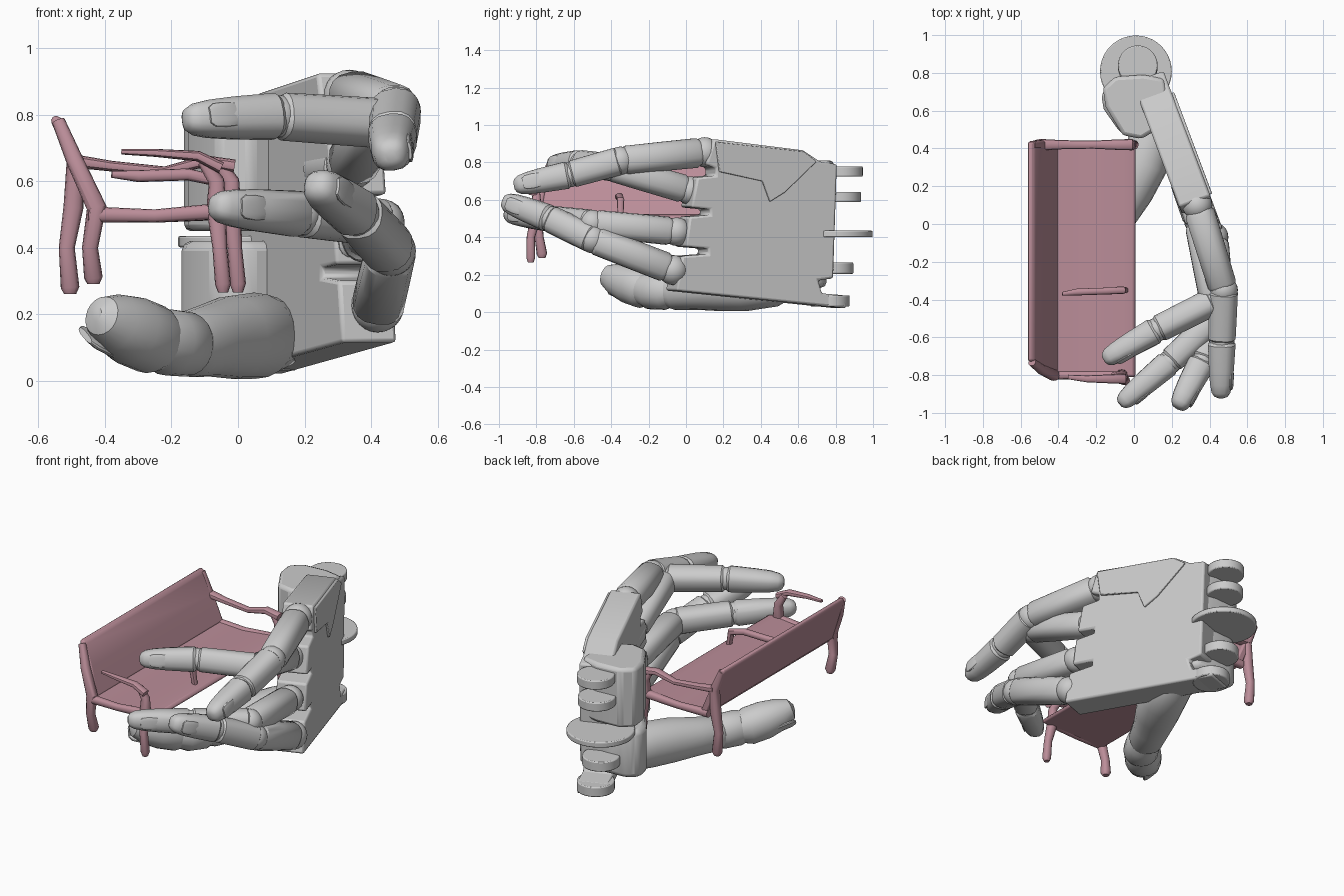
import bpy, bmesh, math
from mathutils import Vector as V

if "Cube" in bpy.data.objects:
    bpy.data.objects.remove(bpy.data.objects["Cube"])

pink = bpy.data.materials.new("pink")
pink.diffuse_color = (0.50, 0.27, 0.32, 1)
pink.use_nodes = True
pink.node_tree.nodes["Principled BSDF"].inputs["Base Color"].default_value = pink.diffuse_color


def finish(name, bm, mat=None, bevel=0, angle=35):
    bmesh.ops.recalc_face_normals(bm, faces=bm.faces)
    me = bpy.data.meshes.new(name)
    bm.to_mesh(me)
    bm.free()
    ob = bpy.data.objects.new(name, me)
    bpy.context.collection.objects.link(ob)
    if mat:
        me.materials.append(mat)
    if bevel:
        b = ob.modifiers.new("bevel", 'BEVEL')
        b.width, b.segments, b.limit_method = bevel, 2, 'ANGLE'
    bpy.ops.object.select_all(action='DESELECT')
    bpy.context.view_layer.objects.active = ob
    ob.select_set(True)
    bpy.ops.object.shade_smooth_by_angle(angle=math.radians(angle))
    return ob


def loft(name, pts, radii, hint=(0, 0, 1), n=16, squash=1.0, power=0.8, mat=None):
    """Rounded-square rings swept along a path, closed at both ends."""
    bm, rings = bmesh.new(), []
    pts = [V(p) for p in pts]
    for i, (p, r) in enumerate(zip(pts, radii)):
        t = (pts[min(i + 1, len(pts) - 1)] - pts[max(i - 1, 0)]).normalized()
        side = t.cross(V(hint)).normalized()
        up = side.cross(t)
        ring = []
        for k in range(n):
            c, s = math.cos(math.tau * k / n), math.sin(math.tau * k / n)
            c, s = math.copysign(abs(c) ** power, c), math.copysign(abs(s) ** power, s)
            ring.append(bm.verts.new(p + side * c * r + up * s * r * squash))
        rings.append(ring)
    for a, b in zip(rings, rings[1:]):
        for k in range(n):
            bm.faces.new((a[k], a[(k + 1) % n], b[(k + 1) % n], b[k]))
    bm.faces.new(rings[0])
    bm.faces.new(rings[-1])
    return finish(name, bm, mat)


def prism(name, corners, offset, bevel=0.01, mat=None, lean=0.0):
    """Extruded outline; lean slides the starting end along y with height."""
    bm = bmesh.new()
    f = bm.faces.new([bm.verts.new(c) for c in corners])
    start = list(bm.verts)
    r = bmesh.ops.extrude_face_region(bm, geom=[f])
    for v in r['geom']:
        if isinstance(v, bmesh.types.BMVert):
            v.co += V(offset)
    for v in start:
        v.co.y += lean * (v.co.z - .49)
    return finish(name, bm, mat, bevel)


def ball(name, p, r):
    bm = bmesh.new()
    bmesh.ops.create_uvsphere(bm, u_segments=20, v_segments=12, radius=r)
    bmesh.ops.translate(bm, vec=V(p), verts=bm.verts)
    return finish(name, bm)


def disc(name, p, r, h):
    bm = bmesh.new()
    bmesh.ops.create_cone(bm, cap_ends=True, segments=40, radius1=r, radius2=r, depth=h)
    bmesh.ops.translate(bm, vec=V(p), verts=bm.verts)
    return finish(name, bm, None, 0.006)


BONE = [(0, .8), (.06, 1), (.5, 1), (.95, .99), (1, .8)]
TIP = [(0, .8), (.06, 1), (.5, 1), (.75, .95), (.9, .83), (.97, .62), (1, .3)]


def segment(name, a, b, r0, r1, hint, prof=BONE):
    a, b = V(a), V(b)
    loft(name, [a.lerp(b, t) for t, _ in prof],
         [(r0 + (r1 - r0) * t) * s for t, s in prof], hint)


def nail(name, a, b, out, r):
    a, b, out = V(a), V(b), V(out)
    axis = (b - a).normalized()
    out = (out - axis * out.dot(axis)).normalized()
    c = a.lerp(b, .66) + out * r * .86
    loft(name, [c + axis * r * d for d in (-.75, -.6, 0, .6, .85)],
         [r * s for s in (.45, .6, .65, .6, .4)], out, squash=.25)


# Four fingers: knuckle, two joints, fingertip, and thickness
fingers = {
    "index": ([(.335, .10, .855), (.475, -.35, .81), (.465, -.62, .735), (.46, -.92, .675)], .080),
    "middle": ([(.34, .02, .65), (.42, -.41, .775), (.12, -.56, .795), (-.16, -.72, .785)], .076),
    "ring": ([(.385, -.05, .43), (.43, -.50, .475), (.19, -.73, .50), (-.075, -.955, .525)], .076),
    "little": ([(.42, -.07, .225), (.46, -.50, .39), (.36, -.73, .50), (.23, -.975, .595)], .080)}
for f, (p, r) in fingers.items():
    p = [V(q) for q in p]
    out = p[1] - (p[0] + p[3]) / 2
    out = V((1, -.1, .1)) if f == "index" else out
    segment(f + "_proximal", p[0].lerp(p[1], .05), p[1].lerp(p[0], .02), r, r * .97, out)
    segment(f + "_middle", p[1], p[2].lerp(p[1], .01), r * .95, r * .92, out)
    segment(f + "_tip", p[2], p[3], r * .93, r * .74, out, TIP)
    ball(f + "_knuckle", p[0], r)
    ball(f + "_joint_a", p[1], r * .94)
    ball(f + "_joint_b", p[2], r * .84)
    nail(f + "_nail", p[2], p[3], out, r * .8)
    # hinge arm running back into the palm
    segment(f + "_hinge", p[0] + V((-.03, 0, -.01)), p[0] + V((-.10, .20, -.015)), r * .66, r * .66, (0, 0, 1))

# Palm: slanted plate with finger notches and wrist slots, outline in y-z
outline = [(.15, .925), (.63, .865), (.72, .805), (.81, .79), (.79, .18), (.71, .17), (.73, .10),
           (.85, .09), (.86, .02), (-.05, .115), (-.02, .30), (.12, .31), (.12, .34), (.0, .35),
           (.02, .51), (.13, .52), (.13, .55), (.03, .56), (.06, .72), (.16, .73), (.16, .77),
           (.11, .79)]


def back_x(y):
    return .46 - .375 * y


prism("palm", [(back_x(y), y, z) for y, z in outline], (-.165, -.06, 0), 0.012)
strip = [(.16, .91), (.63, .86), (.70, .805), (.53, .64), (.45, .59), (.41, .70), (.18, .75)]
prism("index_back_plate", [(back_x(y) + .014, y, z) for y, z in strip], (-.03, -.01, 0), 0.005)

# Inner palm pad and thumb mount
wrist = [(-.165, .72), (-.15, .62), (-.06, .47), (.04, .45), (.20, .55), (.16, .77), (.05, .79), (-.10, .78)]
prism("wrist_block", [(x, y, .45) for x, y in wrist], (0, 0, .36), 0.02)
prism("thumb_mount", [(x - .01, y * .85 + .08, .13) for x, y in wrist], (0, 0, .29), 0.03)

# Wrist hinge lugs: one wide disc and rounded lugs
disc("wrist_disc", (.01, .808, .418), .19, .034)
for i, (z, h, y) in enumerate([(.752, .055, .84), (.615, .055, .83), (.235, .06, .79), (.06, .06, .77)]):
    disc(f"wrist_lug_{i}", (.02 if i < 3 else .07, y, z), .105, h)

# Thumb: fleshy base, middle and tip
loft("thumb_base", [(.13, .58, .16), (.10, .48, .14), (.05, .32, .135), (-.02, .18, .13), (-.09, .05, .12),
                    (-.14, -.06, .11), (-.17, -.12, .11)],
     [.07, .11, .13, .125, .108, .10, .075], n=20, power=.95)
loft("thumb_middle", [(-.13, -.05, .11), (-.16, -.11, .11), (-.21, -.19, .115), (-.25, -.24, .125)],
     [.07, .098, .10, .08], n=20, power=.95)
loft("thumb_tip", [(-.22, -.18, .115), (-.26, -.23, .125), (-.32, -.30, .15), (-.375, -.37, .175),
                   (-.41, -.42, .195), (-.425, -.435, .20)],
     [.08, .105, .105, .088, .06, .02], n=20, power=.95)
nail("thumb_nail", (-.25, -.21, .12), (-.425, -.435, .20), (-.6, .1, -.6), .09)

# Bench seat and leaning backrest: profile in x-z swept along y
seat = [(-.43, .475), (-.43, .515), (-.25, .505), (-.06, .525), (.005, .515), (.01, .49), (-.06, .485)]
prism("seat", [(x, -.81, z) for x, z in seat], (0, 1.23, 0), .012, pink)
back = [(-.44, .49), (-.50, .63), (-.565, .785), (-.55, .80), (-.525, .785), (-.465, .66), (-.40, .51)]
prism("backrest", [(x, -.79, z) for x, z in back], (0, 1.225, 0), .012, pink, lean=.22)

# Bench end frames: near end, then far end with slightly shifted legs
for end, y, bx, fx, zb, dy in (("near", -.80, -.435, -.045, .29, .03), ("far", .42, -.505, .0, .26, 0)):
    loft(end + "_back_leg", [(bx, y + dy, zb), (bx, y + dy, zb + .02), (bx - .01, y + dy / 2, .40),
                             (bx + .01, y, .52), (-.49, y + dy, .66), (-.54, y + 2.3 * dy, .78)],
         [.018, .028, .024, .03, .026, .02], (0, 1, 0), mat=pink, n=12)
    loft(end + "_front_leg", [(fx, y - dy, .265), (fx, y - dy, .29), (fx - .01, y - dy, .40), (fx - .02, y, .52),
                              (fx - .02, y, .60), (fx - .06, y, .66)],
         [.015, .024, .022, .03, .024, .018], (0, 1, 0), mat=pink, n=12)
    loft(end + "_seat_rail", [(-.45, y, .50), (-.25, y, .495), (fx, y, .51)], [.024, .02, .025],
         (0, 1, 0), mat=pink, n=12)
loft("near_arm", [(-.35, -.81, .688), (-.25, -.82, .685), (-.12, -.82, .675), (-.05, -.82, .64)],
     [.008, .012, .016, .018], (0, 1, 0), squash=1.5, mat=pink, n=12)
loft("far_arm", [(-.49, .42, .66), (-.38, .42, .645), (-.22, .42, .63), (-.10, .42, .66), (-.01, .42, .645)],
     [.02, .016, .014, .018, .02], (0, 1, 0), squash=1.5, mat=pink, n=12)
loft("middle_arm", [(-.38, -.37, .62), (-.30, -.36, .615), (-.15, -.355, .62), (-.06, -.35, .60),
                    (-.045, -.35, .51)], [.01, .018, .018, .02, .015], (0, 1, 0), mat=pink, n=12)
